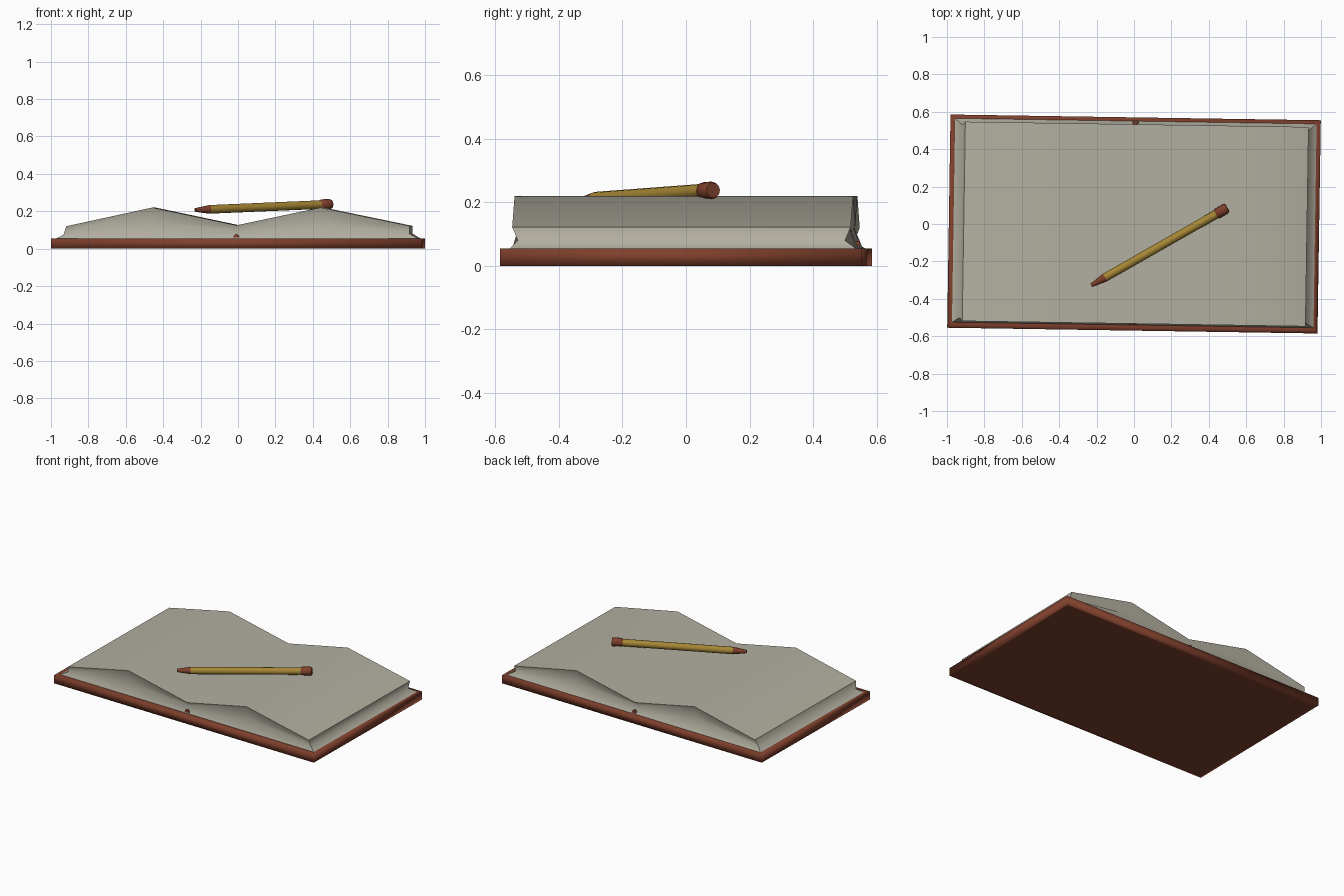
import bpy, bmesh
from mathutils import Vector, Matrix

cube = bpy.data.objects.get("Cube")
if cube:
    bpy.data.objects.remove(cube)

TURN = Matrix.Rotation(-0.0155, 4, 'Z')


def material(name, rgb):
    m = bpy.data.materials.new(name)
    m.use_nodes = True
    m.diffuse_color = (*rgb, 1)
    bsdf = next(n for n in m.node_tree.nodes if n.type == 'BSDF_PRINCIPLED')
    bsdf.inputs["Base Color"].default_value = (*rgb, 1)
    return m


brown = material("leather brown", (0.21, 0.05, 0.025))
paper = material("paper", (0.45, 0.43, 0.355))
yellow = material("pencil yellow", (0.38, 0.24, 0.035))


def finish(name, bm, mat, matrix):
    bmesh.ops.recalc_face_normals(bm, faces=bm.faces)
    for f in bm.faces:
        f.smooth = True
    mesh = bpy.data.meshes.new(name)
    bm.to_mesh(mesh)
    bm.free()
    mesh.materials.append(mat)
    obj = bpy.data.objects.new(name, mesh)
    obj.matrix_world = matrix
    bpy.context.collection.objects.link(obj)
    return obj


# Cover board, softly shaded around its top and bottom rims
bm = bmesh.new()
bmesh.ops.create_cube(bm, size=1, matrix=Matrix.Translation((0, 0, 0.0275))
                      @ Matrix.Diagonal((1.98, 1.14, 0.055, 1)))
for e in bm.edges:
    if abs(e.verts[0].co.z - e.verts[1].co.z) > 0.01:
        e.smooth = False
caps = [f for f in bm.faces if abs(f.normal.z) > 0.5]
bmesh.ops.inset_individual(bm, faces=caps, thickness=0.03)
finish("cover", bm, brown, TURN)

# Page block: three stacked rings, pinched at the middle
levels = [  # left x, right x, half depth, heights across the spread
    (-0.965, 0.968, 0.54, (0.055, 0.055, 0.055, 0.055, 0.055)),
    (-0.925, 0.925, 0.515, (0.075, 0.14, 0.095, 0.14, 0.08)),
    (-0.91, 0.925, 0.533, (0.12, 0.22, 0.125, 0.22, 0.122)),
]
bm = bmesh.new()
rings = []
for left, right, depth, heights in levels:
    pts = list(zip((left, -0.45, 0, 0.45, right), heights))
    front = [bm.verts.new((x, -depth, z)) for x, z in pts]
    back = [bm.verts.new((x, depth + (0.01 if z < 0.06 else 0), z)) for x, z in pts]
    rings.append(front + back[::-1])
for low, high in zip(rings, rings[1:]):
    for i in range(10):
        j = (i + 1) % 10
        bm.faces.new((low[i], low[j], high[j], high[i]))
for ring in (rings[0], rings[-1]):
    for i in range(4):
        bm.faces.new((ring[i], ring[i + 1], ring[8 - i], ring[9 - i]))
    for i in range(10):
        bm.edges.get((ring[i], ring[(i + 1) % 10])).smooth = False
for ring in rings:
    for k in (0, 4, 5, 9):
        for e in ring[k].link_edges:
            if abs(e.verts[0].co.x - e.verts[1].co.x) < 0.1 and \
                    abs(e.verts[0].co.y - e.verts[1].co.y) < 0.1:
                e.smooth = False
finish("pages", bm, paper, TURN)

# Thin rounded spine peeking out below the page gutter
bm = bmesh.new()
bmesh.ops.create_cone(bm, cap_ends=True, segments=8, radius1=0.018, radius2=0.018,
                      depth=1.085, matrix=Matrix.Translation((0, 0.005, 0.06))
                      @ Matrix.Rotation(1.5708, 4, 'X'))
spine = finish("spine", bm, brown, TURN)

# Pencil parts, turned about a common axis from tip to end
tip, end = Vector((-0.228, -0.328, 0.207)), Vector((0.498, 0.086, 0.238))
axis = end - tip
length = axis.length
PENCIL = Matrix.Translation(tip) @ axis.to_track_quat('Z', 'Y').to_matrix().to_4x4()


def turned(name, profile, mat, sides=12):
    bm = bmesh.new()
    loops = []
    for r, z in profile:
        made = bmesh.ops.create_circle(bm, segments=sides, radius=r,
                                       matrix=Matrix.Translation((0, 0, z)))
        loops.append(made["verts"])
    for a, b in zip(loops, loops[1:]):
        for i in range(sides):
            j = (i + 1) % sides
            bm.faces.new((a[i], a[j], b[j], b[i]))
    bm.faces.new(loops[0])
    bm.faces.new(loops[-1])
    return finish(name, bm, mat, PENCIL)


parts = [
    turned("pencil_tip", [(0.01, 0), (0.012, 0.012), (0.023, 0.085)], brown),
    turned("pencil_body", [(0.023, 0.085), (0.023, length - 0.06)], yellow),
    turned("pencil_eraser", [(0.023, length - 0.068), (0.028, length - 0.06),
                             (0.028, length - 0.012), (0.024, length)], brown),
]

# Keep the crisp ends of the round parts
bpy.ops.object.select_all(action='DESELECT')
for obj in parts + [spine]:
    obj.select_set(True)
bpy.context.view_layer.objects.active = spine
bpy.ops.object.shade_smooth_by_angle(angle=0.9)
